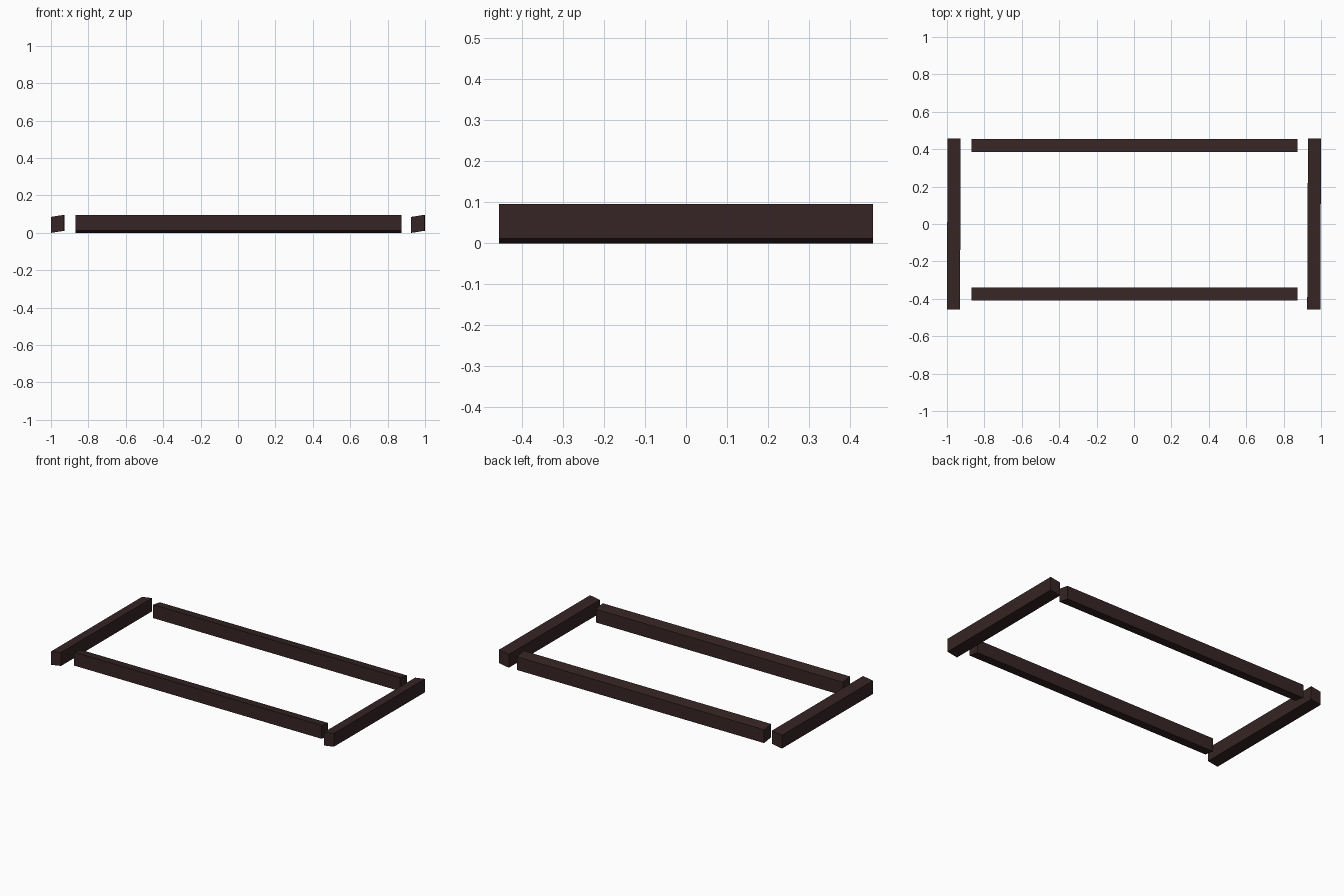
import bpy, bmesh
from mathutils import Vector

if "Cube" in bpy.data.objects:
    bpy.data.objects.remove(bpy.data.objects["Cube"])

mat = bpy.data.materials.new("dark brown wood")
mat.diffuse_color = (0.037, 0.018, 0.018, 1)
mat.use_nodes = True
mat.node_tree.nodes["Principled BSDF"].inputs["Base Color"].default_value = mat.diffuse_color

H, RISE = 0.085, 0.011   # beam side height, slope of top and bottom across the width


def beam(name, start, end, across):
    """Beam from start to end (xy), widened by 'across'; z rises along 'across'."""
    a, b, w = Vector((*start, 0)), Vector((*end, 0)), Vector((*across, RISE))
    up = Vector((0, 0, H))
    bm = bmesh.new()
    base = [bm.verts.new(p) for p in (a, b, b + w, a + w)]
    face = bm.faces.new(base)
    ext = bmesh.ops.extrude_face_region(bm, geom=[face])
    bmesh.ops.translate(bm, vec=up, verts=[v for v in ext["geom"] if isinstance(v, bmesh.types.BMVert)])
    bmesh.ops.recalc_face_normals(bm, faces=bm.faces)
    me = bpy.data.meshes.new(name)
    bm.to_mesh(me)
    bm.free()
    me.materials.append(mat)
    bpy.context.collection.objects.link(bpy.data.objects.new(name, me))


# long beams, higher on the front edge
for name, y in (("back_beam", 0.455), ("front_beam", -0.339)):
    beam(name, (-0.87, y), (0.874, y), (0, -0.069))

# end beams, very slightly turned, higher on the right edge
beam("left_beam", (-1.0, -0.456), (-0.997, 0.457), (0.07, 0))
beam("right_beam", (0.926, -0.456), (0.93, 0.457), (0.07, 0))
